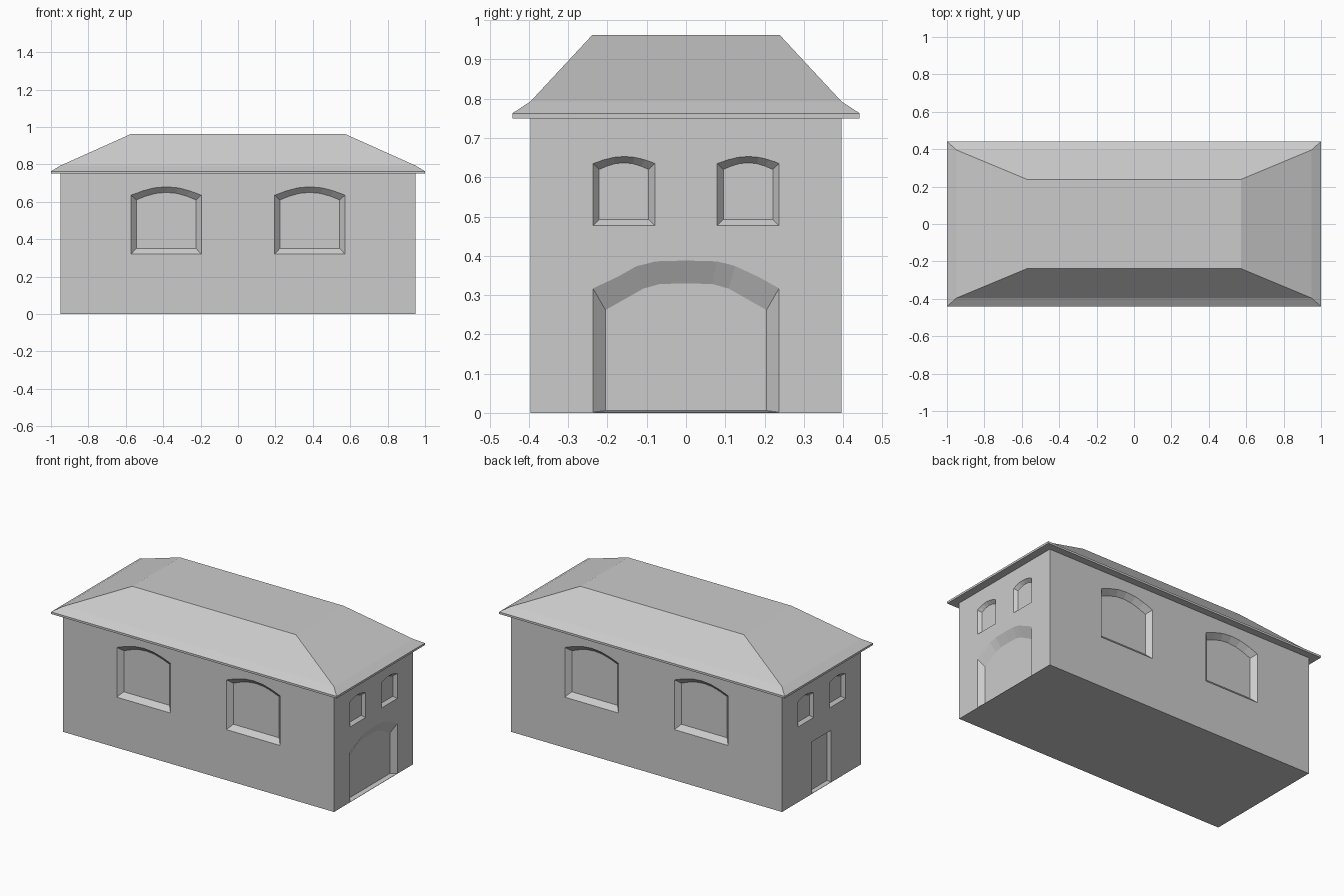
import bpy, bmesh
from math import pi
from mathutils import Matrix

if "Cube" in bpy.data.objects:
    bpy.data.objects.remove(bpy.data.objects["Cube"])

HX, HY, WALL_H = 0.95, 0.396, 0.75


def finish(bm, name):
    bmesh.ops.recalc_face_normals(bm, faces=bm.faces)
    me = bpy.data.meshes.new(name)
    bm.to_mesh(me)
    bm.free()
    ob = bpy.data.objects.new(name, me)
    bpy.context.collection.objects.link(ob)
    return ob


def loft(bm, rings, cap_first=True, cap_last=True):
    loops = [[bm.verts.new(p) for p in r] for r in rings]
    n = len(loops[0])
    for a, b in zip(loops, loops[1:]):
        for i in range(n):
            j = (i + 1) % n
            bm.faces.new((a[i], a[j], b[j], b[i]))
    if cap_first:
        bm.faces.new(loops[0][::-1])
    if cap_last:
        bm.faces.new(loops[-1])
    return [v for l in loops for v in l]


def rect(x, y, z):
    return [(-x, -y, z), (x, -y, z), (x, y, z), (-x, y, z)]


def outline(half, sill, spring, top, arch):
    # sill corners, then the arch from right to left
    pts = [(-half, sill), (half, sill)]
    left = [(-f * half, spring + h * (top - spring)) for f, h in arch]
    right = [(-u, z) for u, z in left if u < 0]
    return pts + right + left[::-1]


def opening(bm, centre, dist, angle, outer, inner, depth, arch):
    # splayed recess cutter, extended outwards past the wall face
    o, i = outline(*outer, arch), outline(*inner, arch)
    ext = [(2 * a[0] - b[0], 2 * a[1] - b[1]) for a, b in zip(o, i)]
    rings = [[(centre + u, -dist + t, z) for u, z in ring]
             for ring, t in ((ext, -depth), (i, depth))]
    verts = loft(bm, rings)
    bmesh.ops.transform(bm, matrix=Matrix.Rotation(angle, 4, 'Z'), verts=verts)


WINDOW_ARCH = [(1, 0), (0.68, 0.5), (0.35, 0.87), (0, 1)]
DOOR_ARCH = [(1, 0), (0.53, 0.8), (0.33, 0.97), (0, 1)]
FLAT_HEAD = [(1, 0)]

# Cutters for every recess
cut = bmesh.new()
for angle in (0, pi):
    for c in (-0.384, 0.384):
        opening(cut, c, HY, angle, (0.188, 0.32, 0.635, 0.68),
                (0.16, 0.35, 0.61, 0.65), 0.03, WINDOW_ARCH)
for angle in (pi / 2, -pi / 2):
    for c in (-0.158, 0.158):
        opening(cut, c, HX, angle, (0.079, 0.477, 0.635, 0.653),
                (0.063, 0.492, 0.62, 0.637), 0.02, WINDOW_ARCH)
opening(cut, 0, HX, pi / 2, (0.237, 0.002, 0.317, 0.388),
        (0.205, 0.006, 0.262, 0.33), 0.03, DOOR_ARCH)
opening(cut, 0, HX, -pi / 2, (0.096, 0.002, 0.33, 0.33),
        (0.095, 0.004, 0.328, 0.328), 0.03, FLAT_HEAD)
cutter = finish(cut, "recess_cutter")
cutter.hide_render = True

# Walls with recessed windows and doors
bm = bmesh.new()
loft(bm, [rect(HX, HY, 0), rect(HX, HY, WALL_H)])
walls = finish(bm, "walls")
mod = walls.modifiers.new("recesses", 'BOOLEAN')
mod.operation, mod.solver, mod.object = 'DIFFERENCE', 'EXACT', cutter
bpy.context.view_layer.objects.active = walls
bpy.ops.object.modifier_apply(modifier=mod.name)
bpy.data.objects.remove(cutter)

# Open the wall top where the roof closes it
bm = bmesh.new()
bm.from_mesh(walls.data)
tops = [f for f in bm.faces if f.calc_center_median().z > WALL_H - 0.001]
bmesh.ops.delete(bm, geom=tops, context='FACES')
bm.to_mesh(walls.data)
bm.free()

# Flat-topped hip roof with flared eaves
bm = bmesh.new()
loft(bm, [rect(HX, HY, WALL_H), rect(1, 0.442, WALL_H), rect(1, 0.442, 0.763),
          rect(HX, HY, 0.793), rect(0.573, 0.239, 0.962)], cap_first=False)
finish(bm, "roof")
